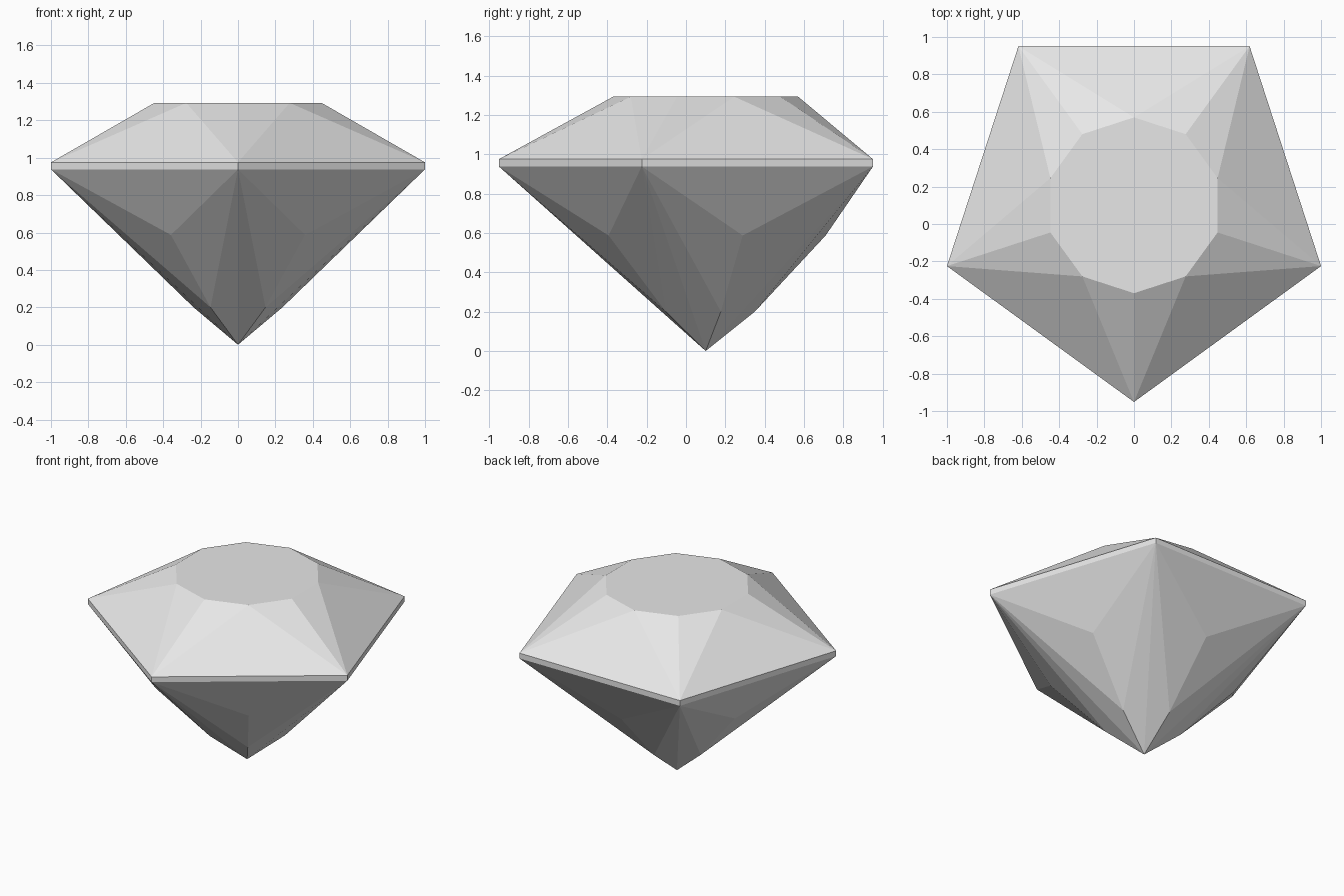
import bpy, bmesh
from math import cos, sin, pi

if "Cube" in bpy.data.objects:
    bpy.data.objects.remove(bpy.data.objects["Cube"], do_unlink=True)

SIDES = 5
AXIS_Y = 0.1          # the pentagon's centre sits behind its bounding-box centre
STEP = 2 * pi / SIDES

stone = bpy.data.materials.new("pale grey stone")
stone.use_nodes = True
colour = (0.8, 0.8, 0.8, 1)
stone.diffuse_color = colour
stone.node_tree.nodes["Principled BSDF"].inputs["Base Color"].default_value = colour

bm = bmesh.new()


def ring(count, radius, z, turn=0.0):
    """Regular polygon of vertices, the first one at the front plus a turn."""
    angles = [-pi / 2 + turn + 2 * pi * k / count for k in range(count)]
    return [bm.verts.new((radius * cos(a), AXIS_Y + radius * sin(a), z)) for a in angles]


table = ring(2 * SIDES, 0.47, 1.293)
girdle_top = ring(SIDES, 1.0515, 0.975)
girdle_bottom = ring(SIDES, 1.0515, 0.938)
shoulder = ring(SIDES, 0.61, 0.587, STEP / 2)
lower = ring(SIDES, 0.25, 0.2, STEP / 2)
tip = bm.verts.new((0, AXIS_Y, 0))

# Flat table
bm.faces.new(table)

for i in range(SIDES):
    j = (i + 1) % SIDES
    before, at, after = (table[(2 * i + k) % len(table)] for k in (-1, 0, 1))
    a, b = girdle_top[i], girdle_top[j]
    c, d = girdle_bottom[i], girdle_bottom[j]
    m, n = shoulder[i], lower[i]
    facets = [
        # Crown: a fan at each corner, a large triangle on each side
        (a, at, before), (a, after, at), (a, b, after),
        # Girdle band
        (c, d, b, a),
        # Pavilion: side triangle, then mirrored slivers down to the tip
        (d, c, m), (c, n, m), (d, m, n), (c, tip, n), (d, n, tip),
    ]
    for facet in facets:
        bm.faces.new(facet)

mesh = bpy.data.meshes.new("cut_gem")
bm.to_mesh(mesh)
bm.free()
mesh.materials.append(stone)
gem = bpy.data.objects.new("cut_gem", mesh)
bpy.context.collection.objects.link(gem)
